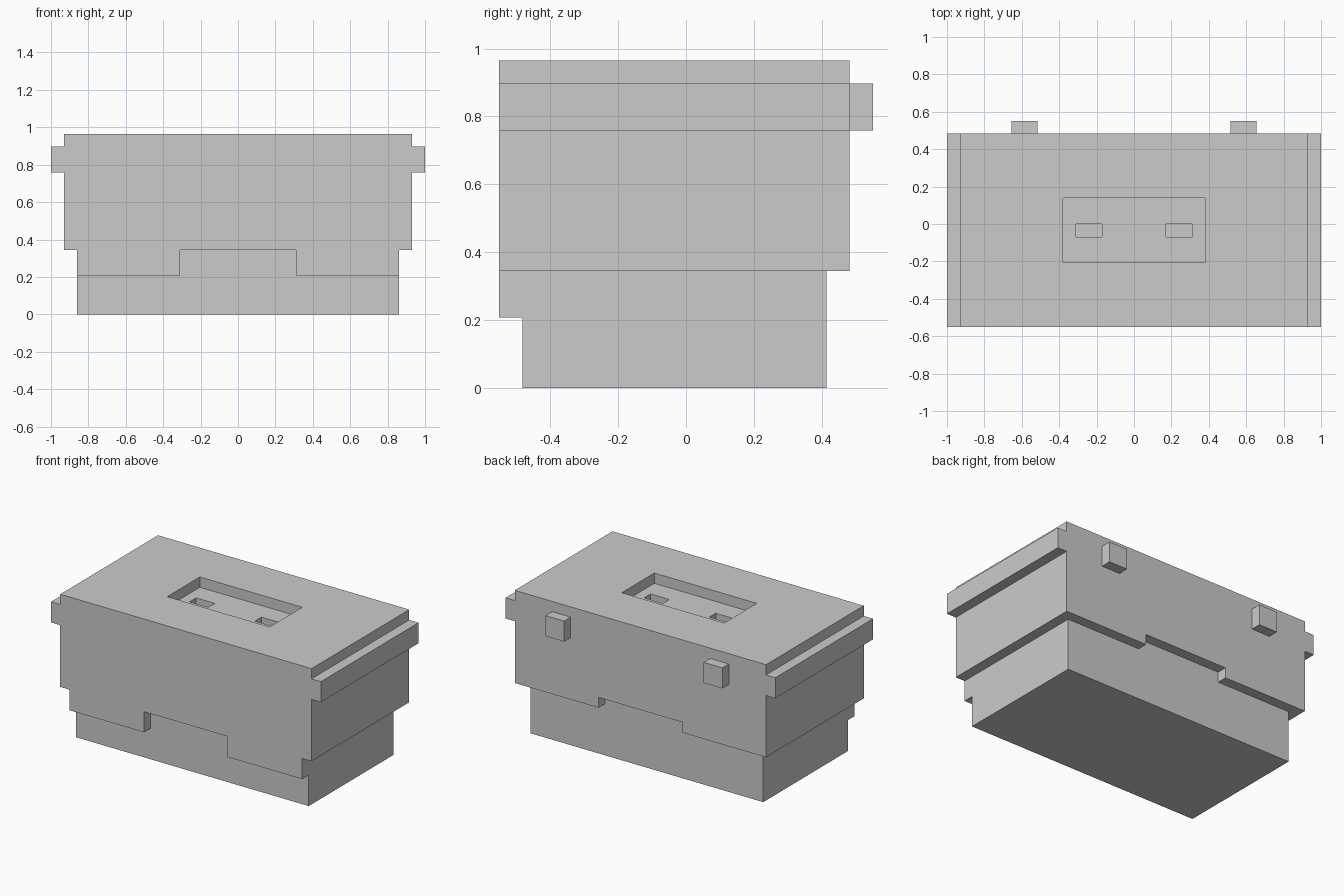
import bpy, bmesh

if "Cube" in bpy.data.objects:
    bpy.data.objects.remove(bpy.data.objects["Cube"])

U = 2 / 29  # grid module: the whole model is 29 modules wide


def box(name, x, y, z):
    """Axis-aligned box from (min, max) ranges given in modules."""
    bm = bmesh.new()
    bmesh.ops.create_cube(bm, size=1)
    for v in bm.verts:
        v.co = [r[1 if c > 0 else 0] * U for c, r in zip(v.co, (x, y, z))]
    mesh = bpy.data.meshes.new(name)
    bm.to_mesh(mesh)
    bm.free()
    ob = bpy.data.objects.new(name, mesh)
    bpy.context.collection.objects.link(ob)
    return ob


def combine(target, tool, operation):
    """Apply a boolean and discard the tool object."""
    mod = target.modifiers.new(operation.title(), 'BOOLEAN')
    mod.operation = operation
    mod.solver = 'EXACT'
    mod.object = tool
    bpy.context.view_layer.objects.active = target
    bpy.ops.object.modifier_apply(modifier=mod.name)
    bpy.data.objects.remove(tool, do_unlink=True)


def mirrored(side, a, b):
    return tuple(sorted((side * a, side * b)))


# Lower base and the wider upper body
box("base", (-12.5, 12.5), (-7, 6), (0, 5))
body = box("upper_body", (-13.5, 13.5), (-8, 7), (5, 14))

# Notch under the back edge, and the shallow recess in the top
combine(body, box("back_notch", (-4.5, 4.5), (6, 8), (4, 6)), 'DIFFERENCE')
combine(body, box("top_recess", (-5.5, 5.5), (-3, 2), (13, 15)), 'DIFFERENCE')

for side, label in ((-1, "left"), (1, "right")):
    # Slot in the recess floor
    combine(body, box("slot", mirrored(side, 2.5, 4.5), (-1, 0), (12, 13.5)), 'DIFFERENCE')
    # Front lip hanging over the base, flush with the body front
    combine(body, box("lip", mirrored(side, 4.5, 12.5), (-8, -7), (3, 5.5)), 'UNION')
    # Side rail and back peg
    box(label + "_rail", mirrored(side, 13.5, 14.5), (-8, 7), (11, 13))
    box(label + "_back_peg", mirrored(side, 7.5, 9.5), (7, 8), (11, 13))
